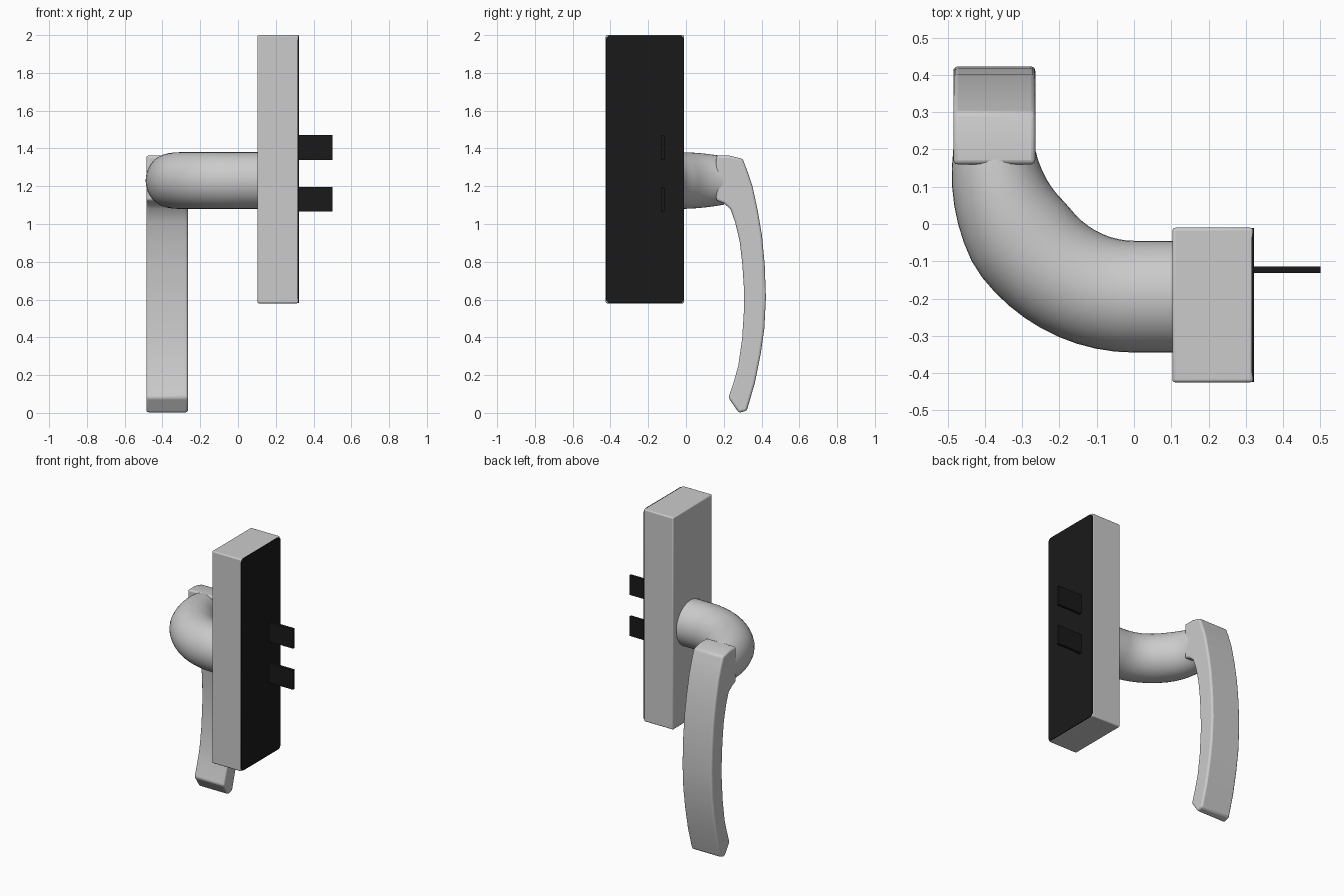
import bpy, bmesh, math
from mathutils import Vector

if "Cube" in bpy.data.objects:
    bpy.data.objects.remove(bpy.data.objects["Cube"])

black = bpy.data.materials.new("black")
black.diffuse_color = (0.01, 0.01, 0.01, 1)
black.use_nodes = True
black.node_tree.nodes["Principled BSDF"].inputs["Base Color"].default_value = black.diffuse_color


def finish(name, bm, mat=None, bevel=0.0):
    bmesh.ops.recalc_face_normals(bm, faces=bm.faces)
    me = bpy.data.meshes.new(name)
    bm.to_mesh(me)
    bm.free()
    ob = bpy.data.objects.new(name, me)
    bpy.context.collection.objects.link(ob)
    if mat:
        me.materials.append(mat)
    if bevel:
        mod = ob.modifiers.new("bevel", 'BEVEL')
        mod.width, mod.segments = bevel, 3
        mod.limit_method, mod.angle_limit = 'ANGLE', math.radians(35)
    bpy.ops.object.select_all(action='DESELECT')
    ob.select_set(True)
    bpy.context.view_layer.objects.active = ob
    bpy.ops.object.shade_smooth_by_angle(angle=math.radians(35))
    return ob


def extrude_x(name, pts, x0, x1, mat=None, bevel=0.0):
    """Extrude a (y, z) outline along x."""
    bm = bmesh.new()
    face = bm.faces.new([bm.verts.new((x0, y, z)) for y, z in pts])
    ext = bmesh.ops.extrude_face_region(bm, geom=[face])["geom"]
    bmesh.ops.translate(bm, vec=(x1 - x0, 0, 0),
                        verts=[v for v in ext if isinstance(v, bmesh.types.BMVert)])
    return finish(name, bm, mat, bevel)


def rect(y0, y1, z0, z1, r=0.0):
    if not r:
        return [(y0, z0), (y1, z0), (y1, z1), (y0, z1)]
    out = []
    for i, (cy, cz) in enumerate([(y1 - r, z1 - r), (y0 + r, z1 - r),
                                  (y0 + r, z0 + r), (y1 - r, z0 + r)]):
        for k in range(6):
            a = math.radians(90 * i + 18 * k)
            out.append((cy + r * math.cos(a), cz + r * math.sin(a)))
    return out


# Lock housing with black mounting face
extrude_x("housing", rect(-0.425, -0.01, 0.58, 2.0), 0.103, 0.32, None, 0.008)
extrude_x("mounting_face", rect(-0.424, -0.011, 0.581, 1.999, 0.025), 0.31, 0.322, black)

# Flat drive tabs
for i, z in enumerate((1.065, 1.34)):
    extrude_x(f"tab_{i + 1}", rect(-0.132, -0.114, z, z + 0.13), 0.30, 0.50, black)

# Curved neck: a straight stub, then a quarter ellipse turning to the grip
rings = [(Vector((0.12, -0.195, 1.23)), Vector((-1, 0, 0)), 0.15, 0.15)]
N = 16
for i in range(N + 1):
    t = i / N
    a = t * math.pi / 2
    pos = Vector((-0.375 * math.sin(a), 0.2 - 0.395 * math.cos(a), 1.23))
    tan = Vector((-0.375 * math.cos(a), 0.395 * math.sin(a), 0)).normalized()
    k = max(0.0, (t - 0.6) / 0.4)
    rings.append((pos, tan, 0.15 - 0.04 * k, 0.15 - 0.022 * k ** 2))
bm = bmesh.new()
S = 40
loops = []
for pos, tan, w, h in rings:
    side = Vector((-tan.y, tan.x, 0))
    loops.append([bm.verts.new(pos + side * w * math.cos(2 * math.pi * j / S)
                               + Vector((0, 0, h * math.sin(2 * math.pi * j / S))))
                  for j in range(S)])
for a, b in zip(loops, loops[1:]):
    for j in range(S):
        bm.faces.new((a[j], a[(j + 1) % S], b[(j + 1) % S], b[j]))
bm.faces.new(loops[0])
bm.faces.new(loops[-1])
finish("neck", bm)

# Bowed grip from its side outline
grip = [(0.16, 1.362), (0.23, 1.362), (0.30, 1.345), (0.325, 1.28), (0.352, 1.2),
        (0.38, 1.07), (0.402, 0.94), (0.417, 0.78), (0.423, 0.61), (0.415, 0.45),
        (0.395, 0.31), (0.365, 0.16), (0.322, 0.012), (0.28, 0.0),
        (0.225, 0.08), (0.253, 0.165), (0.277, 0.25), (0.297, 0.39), (0.307, 0.545),
        (0.306, 0.67), (0.298, 0.79), (0.284, 0.91), (0.26, 1.01), (0.235, 1.08),
        (0.2, 1.11), (0.16, 1.125)]
extrude_x("grip", grip, -0.485, -0.265, None, 0.012)
